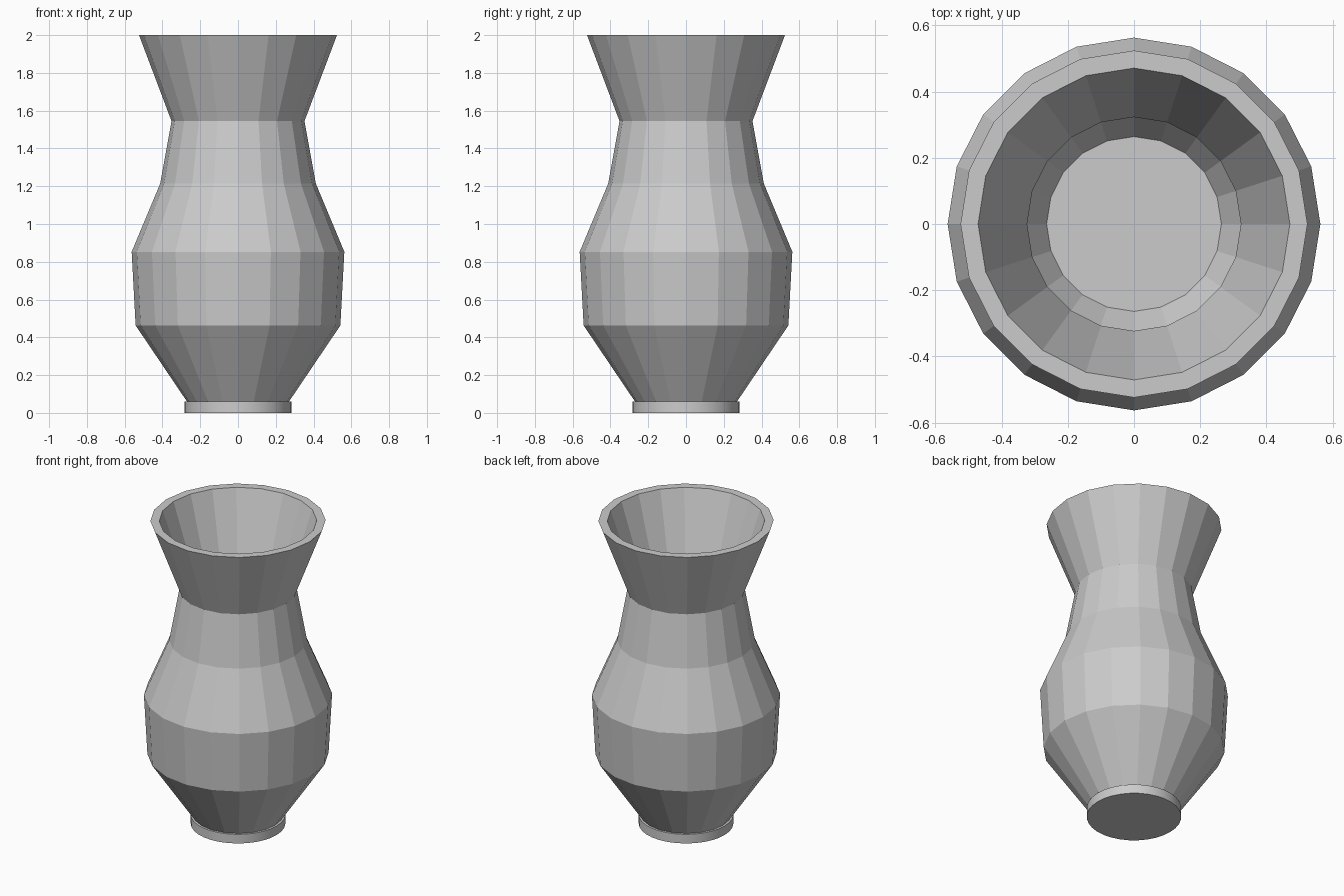
import bpy, bmesh
from math import cos, sin, pi

if "Cube" in bpy.data.objects:
    bpy.data.objects.remove(bpy.data.objects["Cube"])


def lathe(name, profile, sides):
    """Revolve an open (radius, z) profile and cap both ends."""
    bm = bmesh.new()
    rings = [[bm.verts.new((r * cos(2 * pi * i / sides), r * sin(2 * pi * i / sides), z))
              for i in range(sides)] for r, z in profile]
    for a, b in zip(rings, rings[1:]):
        for i in range(sides):
            j = (i + 1) % sides
            bm.faces.new((a[i], a[j], b[j], b[i]))
    bm.faces.new(rings[0][::-1])
    bm.faces.new(rings[-1])
    bmesh.ops.recalc_face_normals(bm, faces=bm.faces)
    mesh = bpy.data.meshes.new(name)
    bm.to_mesh(mesh)
    bm.free()
    obj = bpy.data.objects.new(name, mesh)
    bpy.context.collection.objects.link(obj)
    return obj


# Vase body: outer wall upwards, flat rim, inner wall down to the floor
outer = [(0.27, 0.06), (0.542, 0.463), (0.563, 0.853), (0.412, 1.214), (0.352, 1.545), (0.524, 2.0)]
inner = [(0.471, 2.0), (0.323, 1.56), (0.37, 1.2), (0.513, 0.84), (0.495, 0.48), (0.264, 0.11)]
lathe("vase_body", outer + inner, 20)

# Foot ring under the body, smooth round its side
foot = lathe("foot", [(0.283, 0.0), (0.283, 0.06)], 32)
bpy.context.view_layer.objects.active = foot
foot.select_set(True)
bpy.ops.object.shade_smooth_by_angle()
